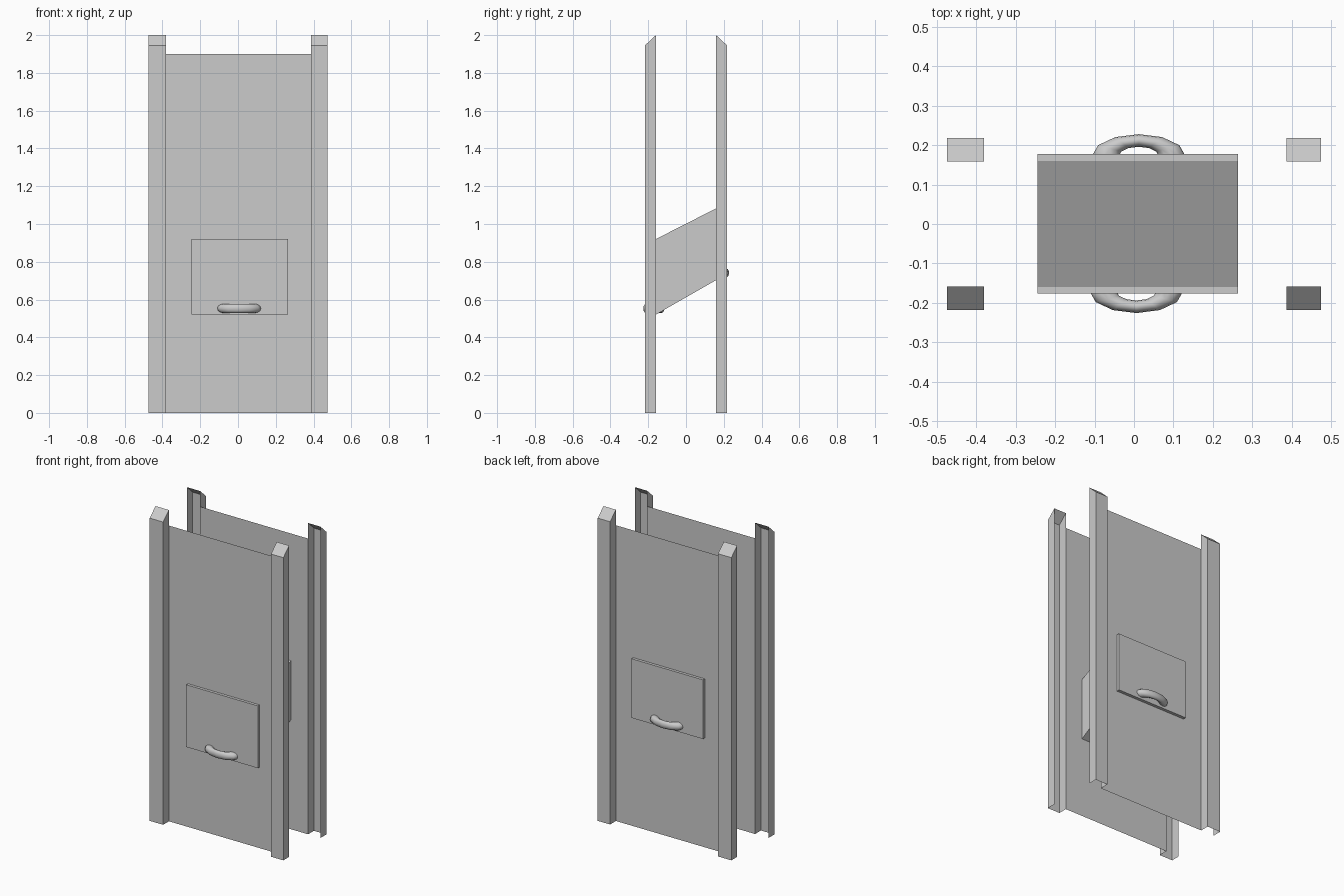
import bpy, math

if "Cube" in bpy.data.objects:
    bpy.data.objects.remove(bpy.data.objects["Cube"])

XL, XR = -0.38, 0.387      # wall panel edges
Y_IN, Y_OUT = 0.159, 0.218  # inner / outer depth of the posts


def mesh_obj(name, verts, faces):
    me = bpy.data.meshes.new(name)
    me.from_pydata(verts, [], faces)
    me.update()
    ob = bpy.data.objects.new(name, me)
    bpy.context.collection.objects.link(ob)
    return ob


def post(name, x0, x1, s):
    # channel open towards the inside and at the bottom, with a sloped cap
    verts = []
    for x in (x0, x1):
        verts += [(x, s * Y_IN, 0), (x, s * Y_OUT, 0),
                  (x, s * Y_OUT, 1.945), (x, s * Y_IN, 2.0)]
    faces = [(0, 1, 2, 3), (7, 6, 5, 4), (1, 5, 6, 2), (2, 6, 7, 3)]
    if s < 0:
        faces = [f[::-1] for f in faces]
    faces = [f[::-1] for f in faces]
    mesh_obj(name, verts, faces)


def panel(name, s):
    verts = [(XL, s * Y_IN, 0), (XR, s * Y_IN, 0),
             (XR, s * Y_IN, 1.9), (XL, s * Y_IN, 1.9)]
    mesh_obj(name, verts, [(0, 1, 2, 3) if s < 0 else (3, 2, 1, 0)])


def handle(name, x, y, z):
    # flattened torus half sunk into the hatch
    bpy.ops.mesh.primitive_torus_add(major_segments=12, minor_segments=12,
                                     major_radius=0.085, minor_radius=0.034,
                                     location=(x, y, z))
    ob = bpy.context.object
    ob.name = name
    ob.scale = (1, 0.47, 0.72)
    bpy.ops.object.transform_apply(location=False, rotation=False, scale=True)
    bpy.ops.object.shade_smooth()


# walls and corner posts
for side, s in (("front", -1), ("back", 1)):
    panel(side + "_wall", s)
    post(side + "_left_post", -0.475, XL, s)
    post(side + "_right_post", XR, 0.475, s)

# sloped chute with upright hatch faces, extruded along x
profile = [(-0.176, 0.52), (-0.16, 0.52), (0.16, 0.703), (0.178, 0.703),
           (0.178, 1.083), (0.16, 1.083), (-0.16, 0.92), (-0.176, 0.92)]
n = len(profile)
verts = [(x, y, z) for x in (-0.245, 0.264) for y, z in profile]
faces = [(i, i + n, (i + 1) % n + n, (i + 1) % n) for i in range(n)]
faces += [tuple(range(n))[::-1], tuple(range(n, 2 * n))]
mesh_obj("chute", verts, faces)

# handles
handle("front_handle", 0.006, -0.17, 0.553)
handle("back_handle", 0.012, 0.172, 0.741)
